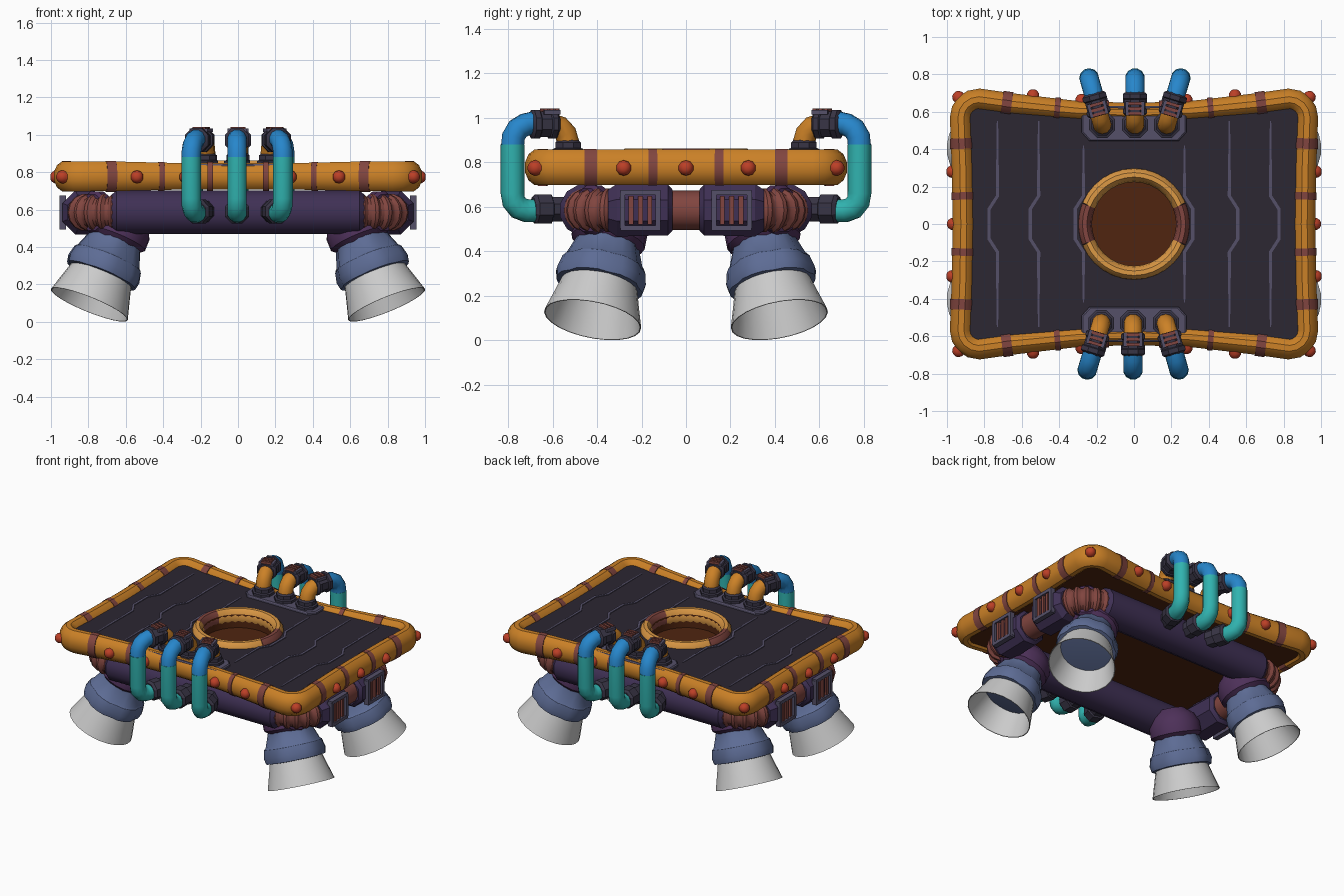
import bpy, bmesh, math
from mathutils import Vector as V

if "Cube" in bpy.data.objects:
    bpy.data.objects.remove(bpy.data.objects["Cube"])

COLORS = dict(orange=(.6, .22, .02), deck=(.025, .02, .032), trim=(.09, .08, .14), purple=(.05, .03, .09),
              violet=(.075, .03, .1), teal=(.03, .45, .43), blue=(.02, .24, .6), steel=(.11, .15, .3),
              red=(.22, .06, .05), rivet=(.5, .05, .02), brown=(.08, .018, .005), dark=(.04, .035, .06),
              gold=(.72, .32, .06))
MATS = {}
for key, c in COLORS.items():
    MATS[key] = bpy.data.materials.new(key)
    MATS[key].diffuse_color = (*c, 1)
Z = V((0, 0, 1))


def loft(name, rings, mat, cap=True, loop=False):
    """Skin a list of point rings."""
    bm = bmesh.new()
    vs = [[bm.verts.new(p) for p in r] for r in rings]
    n, m = len(rings[0]), len(rings)
    for i in range(m if loop else m - 1):
        a, b = vs[i], vs[(i + 1) % m]
        for j in range(n):
            bm.faces.new((a[j], a[(j + 1) % n], b[(j + 1) % n], b[j]))
    if cap and not loop:
        bm.faces.new(vs[0])
        bm.faces.new(vs[-1])
    bmesh.ops.recalc_face_normals(bm, faces=bm.faces)
    me = bpy.data.meshes.new(name)
    bm.to_mesh(me)
    bm.free()
    ob = bpy.data.objects.new(name, me)
    bpy.context.collection.objects.link(ob)
    if mat:
        me.materials.append(MATS[mat])
    return ob


def ring(c, u, v, sides, flute=0):
    out = []
    for i in range(sides):
        t = 2 * math.pi * (i + .5) / sides
        k = 1 - flute if flute and i % 4 == 0 else 1
        out.append(c + (u * math.cos(t) + v * math.sin(t)) * k)
    return out


def lathe(name, base, axis, profile, mat, sides=16, cap=True, flute=0):
    """Round part: profile is (distance along axis, radius)."""
    base, axis = V(base), V(axis).normalized()
    u = axis.cross(Z).normalized() if abs(axis.z) < .999 else V((1, 0, 0))
    v = axis.cross(u)
    return loft(name, [ring(base + axis * t, u * r, v * r, sides, flute) for t, r in profile], mat, cap)


def sweep(name, pts, n, a, b, mat, sides=12, scales=None, loop=False):
    """Oval tube along a flat path; a is measured along the plane normal n."""
    pts, n, m = [V(p) for p in pts], V(n).normalized(), len(pts)
    rings = []
    for i, p in enumerate(pts):
        nxt = pts[(i + 1) % m] if loop else pts[min(i + 1, m - 1)]
        prv = pts[i - 1] if loop else pts[max(i - 1, 0)]
        s = scales[i] if scales else 1
        side = (nxt - prv).normalized().cross(n)
        rings.append(ring(p, n * a * s, side * b * s, sides))
    return loft(name, rings, mat, loop=loop)


def lerp(table, x):
    for (x0, y0), (x1, y1) in zip(table, table[1:]):
        if x <= x1:
            return y0 + (y1 - y0) * (x - x0) / (x1 - x0)
    return table[-1][1]


# Waisted rounded rectangle that the rim follows
LONG = [(0, .595), (.3, .605), (.65, .64), (.83, .665)]
SHORT = [(0, .91), (.3, .915), (.57, .925)]
RZ = .778
quad = [(SHORT[0][1], 0), (SHORT[1][1], .3)]
quad += [(.83 + .095 * math.cos(k * math.pi / 8), .57 + .095 * math.sin(k * math.pi / 8)) for k in range(5)]
quad += [(.65, .64), (.3, .605), (0, .595)]
half = quad + [(-x, y) for x, y in quad[-2::-1]]
outline = half + [(x, -y) for x, y in half[-2:0:-1]]
size = [.073 + .01 * min(1, max(0, (abs(x) - .3) / .4)) for x, y in outline]
sweep("rim", [(x, y, RZ) for x, y in outline], Z, 1, .74, "orange", 12, size, True)

# Deck with a round well, and the underside plate
hole = [V((x, y, 0)).normalized() * .262 for x, y in outline]
at = lambda pts, z: [V((p[0], p[1], z)) for p in pts]
loft("deck", [at(outline, .78), at(outline, .825), at(hole, .825), at(hole, .72)], "deck", cap=False)
loft("underside_plate", [at(outline, .71), at(outline, .735)], "brown")
lathe("well_wall", (0, 0, .72), Z, [(0, .228), (.11, .228)], "brown", 32, cap=False)
for k in range(4):
    mid, span = k * 90, (22 if k % 2 == 0 else 68)
    arc = [math.radians(mid - span + 2 * span * i / 12) for i in range(13)]
    sweep("well_ring", [(.263 * math.cos(t), .263 * math.sin(t), .80) for t in arc], Z, .066, .039,
          "red" if k % 2 == 0 else "gold", 10)

# Deck inlay lines
for sx in (-1, 1):
    for x in (.27, .51, .73):
        e = .42 if x < .3 else .55
        path = [(x, e), (x, .15), (x + .045, .08), (x + .045, -.08), (x, -.15), (x, -e)]
        sweep("deck_line", [(sx * px, py, .826) for px, py in path], Z, .006, .013, "trim", 4,
              [.4, 1, 1, 1, 1, .4])


# Rim bands and rivets
def rivet(x, y, dx, dy):
    lathe("rivet", (x, y, .775), (dx, dy, 0), [(-.015, .036), (.012, .034), (.028, .023), (.034, .01)], "rivet", 10)


for s in (-1, 1):
    for t in (-1, 1):
        for x, w in ((.68, .026), (.41, .015), (.15, .015)):
            k = .086 if x > .5 else .08
            sweep("rim_band", [(s * q, t * lerp(LONG, q), RZ) for q in (x - w, x + w)], Z, k, k * .78, "red")
        for y, w in ((.43, .028), (.15, .02)):
            sweep("rim_band", [(s * lerp(SHORT, q), t * q, RZ) for q in (y - w, y + w)], Z, .085, .066, "red")
        for x in (.28, .54):
            rivet(s * x, t * (lerp(LONG, x) + .056), 0, t)
        rivet(s * lerp(SHORT, .28) + s * .055, t * .28, s, 0)
        rivet(s * .937, t * .677, s, t)
    rivet(s * .965, 0, s, 0)

# Under-frame: long beams, ribbed corners, vent boxes, centre links
BZ = .585
for s in (-1, 1):
    lathe("long_beam", (-.68, s * .45, BZ), (1, 0, 0),
          [(0, .095), (.03, .12), (1.33, .12), (1.36, .095)], "purple", 12)
    lathe("centre_link", (s * .82, -.1, BZ), (0, 1, 0), [(0, .088), (.2, .088)], "red", 14)
    for t in (-1, 1):
        arc = [math.radians(90 - 90 * i / 20) for i in range(21)]
        pts = [(s * (.66 + .16 * math.cos(q)), t * (.31 + .14 * math.sin(q)), BZ) for q in arc]
        sweep("ribbed_corner", pts, Z, .1, .1, "red", 14, [1 if i % 4 < 2 else .86 for i in range(21)])
        lathe("vent_box", (s * .82, t * .06, BZ), (0, t, 0),
              [(0, .1), (.02, .122), (.25, .128), (.29, .1)], "purple", 8)
        lathe("corner_clamp", (s * .74, t * .40, BZ), (s, t, 0), [(-.02, .1), (.0, .115), (.04, .115), (.06, .1)],
              "violet", 12)
        vx, vy = s * .937, t * .205
        for dy in (-.08, .08):
            sweep("vent_frame", [(vx, vy + dy, .505), (vx, vy + dy, .665)], (1, 0, 0), .025, .016, "trim", 4)
        for z in (.505, .665):
            sweep("vent_frame", [(vx, vy - .09, z), (vx, vy + .09, z)], (1, 0, 0), .025, .016, "trim", 4)
        for k in (-1, 0, 1):
            sweep("vent_slat", [(vx, vy + k * .042, .52), (vx, vy + k * .042, .65)], (1, 0, 0), .018, .015, "red", 4)

        # Thruster, tilted outwards: hood, collar, bell
        base, up = (s * .795, t * .42, .092), (-s * .37, -t * .18, .91)
        lathe("thruster_hood", base, up, [(.36, .14), (.385, .168), (.45, .168), (.51, .14), (.56, .08)], "violet", 18)
        lathe("thruster_collar", base, up, [(.165, .155), (.17, .197), (.21, .205), (.265, .192), (.275, .18),
                                            (.37, .145), (.4, .14)], "steel", 24, flute=.06)
        lathe("thruster_bell", base, up, [(.3, .135), (.2, .165), (.1, .193), (0, .222), (0, .217), (.1, .188),
                                          (.2, .16), (.3, .13)], None, 24, cap=False)
        lathe("thruster_throat", base, up, [(.2, .158), (.24, .14)], "dark", 24)

# Pipes: three in front, the same turned half round at the back
for s in (1, -1):
    pad = [(-.28, -.63), (.28, -.63), (.28, -.49), (.24, -.445), (-.24, -.445), (-.28, -.49)]
    pad = [(s * x, s * y) for x, y in pad]
    inner = [(x * .97, (y + s * .54) * .95 - s * .54) for x, y in pad]
    loft("pipe_pad", [at(pad, .80), at(pad, .836), at(inner, .843)], "trim")
    for xin, xout in ((-.175, -.25), (-.005, -.005), (.17, .24)):
        start, end = V((s * xin, s * -.53, 0)), V((s * xout, s * -.78, 0))
        D = (end - start).normalized()
        N = D.cross(Z)
        L = (end - start).length
        P = lambda d, z: start + D * d + Z * z
        tube = lambda name, pts, r, mat: sweep(name, [P(*p) for p in pts], N, r, r, mat)
        lathe("pipe_socket", P(0, .83), Z, [(0, .075), (.03, .075), (.035, .062), (.06, .062), (.07, .05)], "dark", 8)
        tube("elbow_pipe", [(0, .84), (0, .89), (.012, .93), (.04, .96), (.08, .97)], .05, "orange")
        lathe("pipe_coupling", P(.05, .972), D, [(0, .055), (.012, .07), (.035, .07), (.04, .062), (.085, .062),
                                                 (.09, .07), (.115, .07), (.125, .055)], "dark", 8)
        for d in (.06, .087, .114):
            sweep("coupling_slat", [P(d, 1.034) - N * .035, P(d, 1.034) + N * .035], Z, .011, .012, "red", 4)
        for k in (-1, 1):
            sweep("coupling_rail", [P(.05, 1.025) + N * k * .042, P(.125, 1.025) + N * k * .042], Z, .014, .012,
                  "trim", 4)
        tube("upper_pipe", [(.16, .978), (L - .06, .97), (L - .025, .95), (L - .004, .915), (L, .87)], .052, "blue")
        tube("side_pipe", [(L, .88), (L, .66), (L - .005, .625), (L - .03, .595), (L - .065, .583), (L - .1, .583)],
             .053, "teal")
        lathe("lower_coupling", P(.0, .59), D, [(0, .06), (.08, .06), (.085, .07), (.15, .07), (.165, .055)],
              "dark", 8)

# Smooth rounded surfaces, keep hard edges
for ob in bpy.context.collection.objects:
    ob.select_set(True)
    bpy.context.view_layer.objects.active = ob
bpy.ops.object.shade_smooth_by_angle(angle=math.radians(32))

for m in bpy.data.materials:
    if m.users and not m.is_grease_pencil:
        m.use_nodes = True
        m.node_tree.nodes["Principled BSDF"].inputs["Base Color"].default_value = m.diffuse_color
